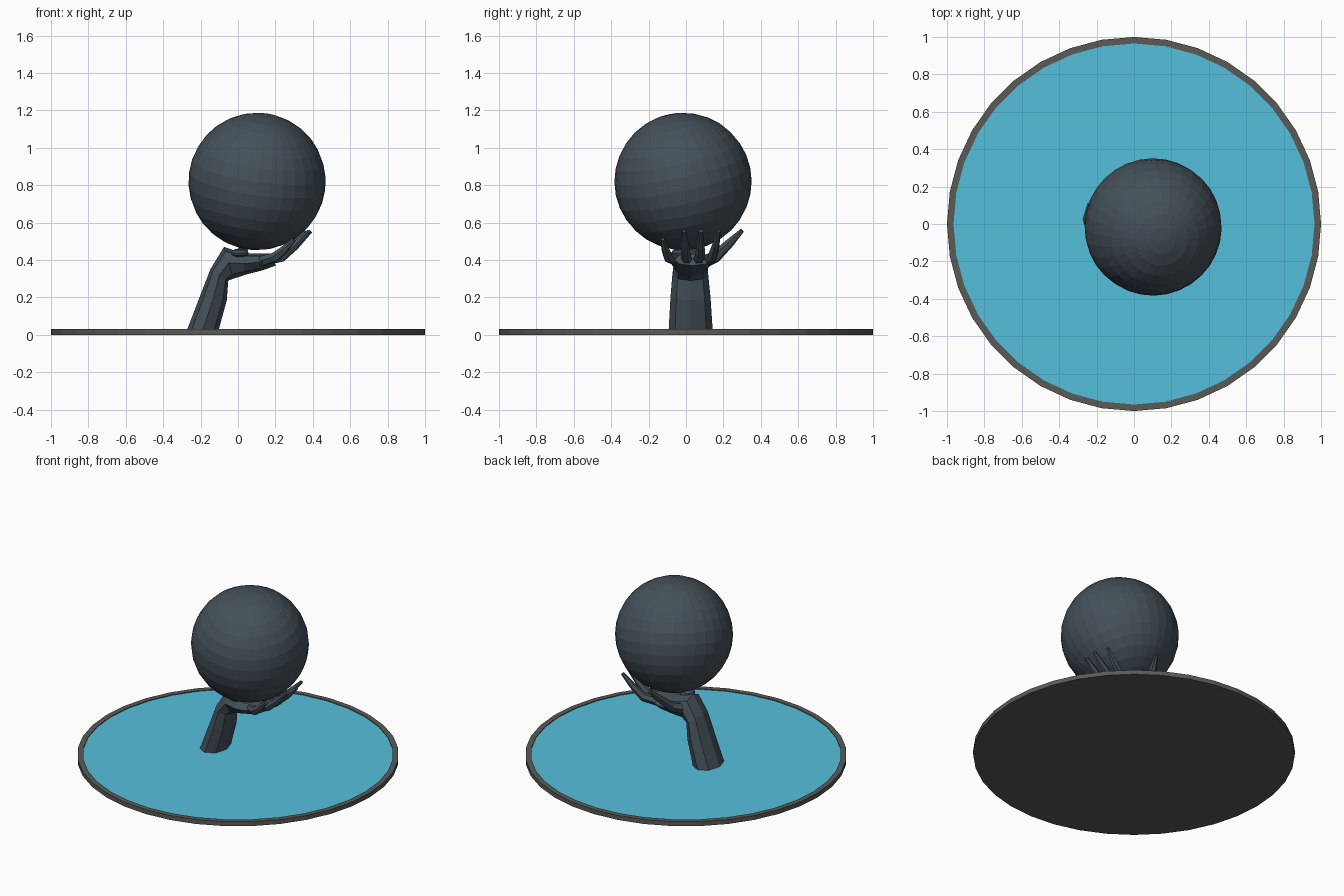
import bpy, bmesh, math
from mathutils import Vector, Matrix

if "Cube" in bpy.data.objects:
    bpy.data.objects.remove(bpy.data.objects["Cube"])


def material(name, rgb):
    m = bpy.data.materials.new(name)
    m.diffuse_color = (*rgb, 1)
    m.use_nodes = True
    m.node_tree.nodes["Principled BSDF"].inputs["Base Color"].default_value = m.diffuse_color
    return m


STONE = material("dark_slate", (0.058, 0.08, 0.098))
RIM = material("rim_grey", (0.10, 0.105, 0.093))
WATER = material("water_blue", (0.09, 0.53, 0.71))


def finish(bm, name, mat):
    bmesh.ops.recalc_face_normals(bm, faces=bm.faces)
    me = bpy.data.meshes.new(name)
    bm.to_mesh(me)
    bm.free()
    me.materials.append(mat)
    ob = bpy.data.objects.new(name, me)
    bpy.context.collection.objects.link(ob)
    return ob


def loft(name, rings, n, mat):
    """Skin a row of ellipses, each given as centre and two half-axis vectors."""
    bm = bmesh.new()
    rows = []
    for c, u, v in rings:
        rows.append([bm.verts.new(Vector(c) + Vector(u) * math.cos(2 * math.pi * i / n)
                                  + Vector(v) * math.sin(2 * math.pi * i / n)) for i in range(n)])
    for a, b in zip(rows, rows[1:]):
        for i in range(n):
            j = (i + 1) % n
            bm.faces.new((a[i], a[j], b[j], b[i]))
    bm.faces.new(rows[0][::-1])
    bm.faces.new(rows[-1])
    return finish(bm, name, mat)


def finger(name, points, radii):
    pts = [Vector(p) for p in points]
    rings = []
    for i, p in enumerate(pts):
        t = (pts[min(i + 1, len(pts) - 1)] - pts[max(i - 1, 0)]).normalized()
        side = t.cross(Vector((0, 0, 1))).normalized()
        rings.append((p, side * radii[i], side.cross(t) * radii[i]))
    return loft(name, rings, 6, STONE)


def ball(name, centre, size, segs, rows, pole=(0, 0, 1)):
    bm = bmesh.new()
    rot = Vector(pole).to_track_quat('Z', 'Y').to_matrix().to_4x4()
    bmesh.ops.create_uvsphere(bm, u_segments=segs, v_segments=rows, radius=1,
                              matrix=Matrix.Translation(centre) @ rot @ Matrix.Diagonal((*size, 1)))
    return finish(bm, name, STONE)


# round basin with a thin raised rim
loft("basin_rim", [((0, 0, z), (r, 0, 0), (0, r, 0)) for r, z in
                   ((1, 0), (1, 0.03), (0.965, 0.03), (0.965, 0.018))], 36, RIM)

# water surface
bm = bmesh.new()
bmesh.ops.create_circle(bm, cap_ends=True, segments=36, radius=0.965,
                        matrix=Matrix.Translation((0, 0, 0.025)) @ Matrix.Rotation(0, 4, 'Z'))
finish(bm, "water", WATER)

# forearm, bent wrist and palm: centre, half thickness (x, z), half width in y
sections = [
    ((-0.190, 0.025, 0.02), (-0.085, 0.0), 0.118),
    ((-0.130, 0.024, 0.20), (-0.070, 0.015), 0.107),
    ((-0.100, 0.023, 0.32), (-0.048, 0.030), 0.096),
    ((-0.050, 0.025, 0.385), (-0.025, 0.085), 0.090),
    ((0.030, 0.028, 0.380), (-0.012, 0.058), 0.108),
    ((0.110, 0.032, 0.388), (-0.012, 0.046), 0.115),
    ((0.190, 0.035, 0.402), (-0.012, 0.032), 0.100),
]
loft("arm_and_palm", [(c, (u[0], 0, u[1]), (0, w, 0)) for c, u, w in sections], 8, STONE)

# heel of the palm touching the globe
ball("palm_heel", (0.01, -0.03, 0.437), (0.05, 0.05, 0.025), 10, 6)

# four fingers cupping the globe, and the thumb
R = (0.030, 0.028, 0.022, 0.011)
for i, (y0, y1, x2, y2, z2) in enumerate(((0.105, 0.14, 0.36, 0.175, 0.555),
                                          (0.06, 0.075, 0.39, 0.08, 0.555),
                                          (0.01, 0.0, 0.38, -0.01, 0.555),
                                          (-0.045, -0.095, 0.30, -0.125, 0.51))):
    finger(f"finger_{i + 1}", [(0.13, y0, 0.395), (0.13 + (x2 - 0.13) * 0.4, y1, 0.415),
                               (0.13 + (x2 - 0.13) * 0.68, (y1 + y2) / 2, 0.415 + (z2 - 0.415) * 0.42),
                               (x2, y2, z2)], R)
finger("thumb", [(-0.03, 0.08, 0.385), (0.01, 0.155, 0.415),
                 (0.045, 0.235, 0.492), (0.07, 0.30, 0.558)], (0.04, 0.032, 0.024, 0.012))

# large tilted globe
ball("globe", (0.102, -0.016, 0.82), (0.367, 0.367, 0.367), 32, 16, (0.05, -0.075, 0.355))
